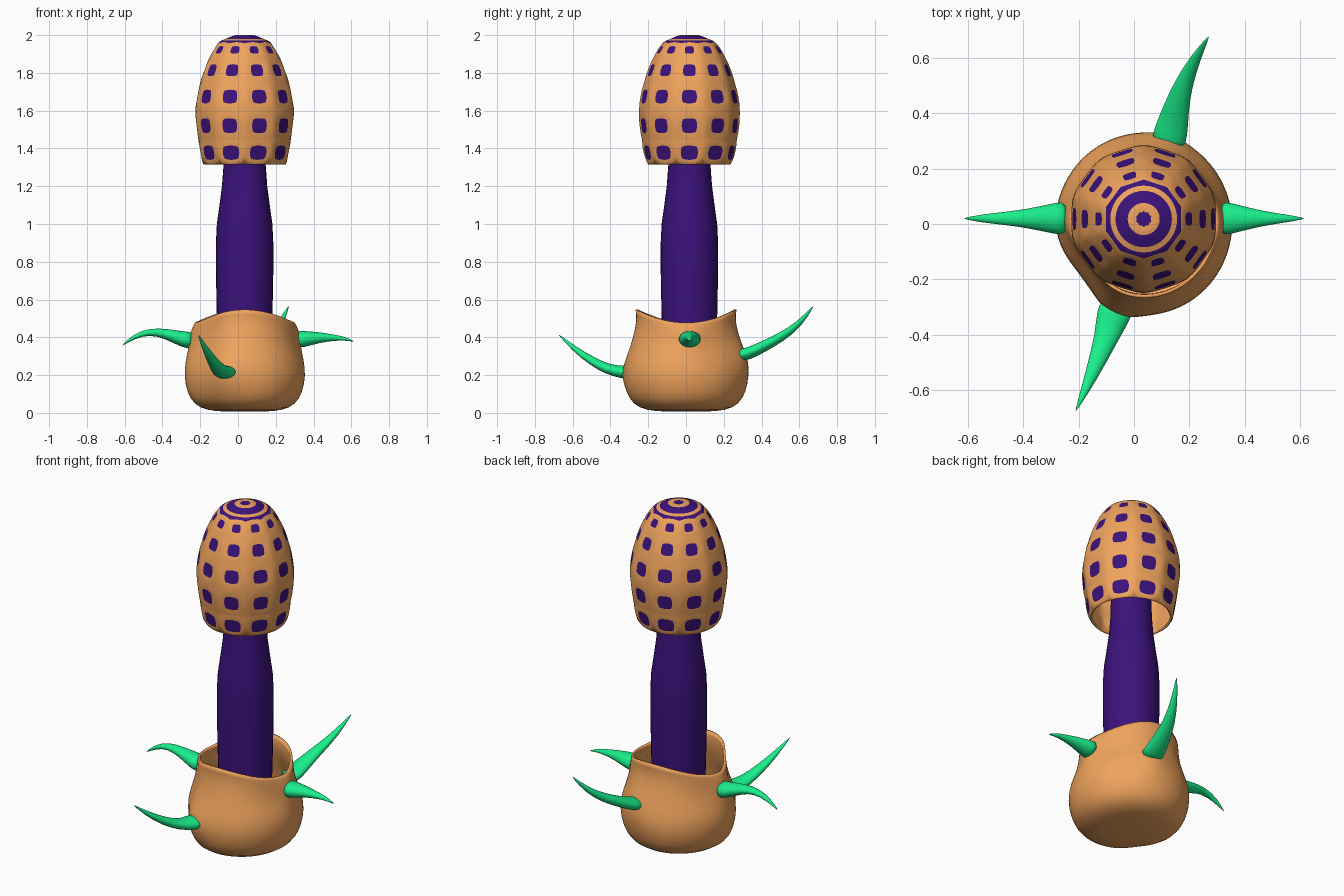
import bpy, bmesh, math
from mathutils import Vector

if "Cube" in bpy.data.objects:
    bpy.data.objects.remove(bpy.data.objects["Cube"])

def material(name, rgb):
    m = bpy.data.materials.new(name)
    m.diffuse_color = (*rgb, 1)
    m.use_nodes = True
    m.node_tree.nodes["Principled BSDF"].inputs["Base Color"].default_value = m.diffuse_color
    return m

PURPLE = material("purple", (0.045, 0.006, 0.2))
ORANGE = material("orange", (0.87, 0.37, 0.11))
GREEN = material("green", (0.01, 0.86, 0.26))
CX, CY = 0.035, 0.018

def finish(bm, name, mats, subdiv=0, wall=0):
    bmesh.ops.recalc_face_normals(bm, faces=bm.faces)
    for f in bm.faces:
        f.smooth = True
    me = bpy.data.meshes.new(name)
    bm.to_mesh(me)
    bm.free()
    for m in mats:
        me.materials.append(m)
    ob = bpy.data.objects.new(name, me)
    bpy.context.collection.objects.link(ob)
    if subdiv:
        s = ob.modifiers.new("smooth", "SUBSURF")
        s.levels = s.render_levels = subdiv
    if wall:
        s = ob.modifiers.new("wall", "SOLIDIFY")
        s.thickness, s.offset = wall, -1
        s.material_offset = s.material_offset_rim = 1
    return ob

def skin(bm, rings, cap_start=False, cap_end=False):
    """Bridge rings of points; returns the faces of each band."""
    vs = [[bm.verts.new(p) for p in r] for r in rings]
    n = len(rings[0])
    bands = [[bm.faces.new((a[i], a[(i + 1) % n], b[(i + 1) % n], b[i]))
              for i in range(n)] for a, b in zip(vs, vs[1:])]
    if cap_start:
        bands.append([bm.faces.new(vs[0][::-1])])
    if cap_end:
        bands.append([bm.faces.new(vs[-1])])
    return bands

def circle(r, z, n, turn=0.0):
    return [(CX + r * math.cos(turn + math.tau * i / n),
             CY + r * math.sin(turn + math.tau * i / n), z) for i in range(n)]

# Cap: ten-sided bell, one inset purple spot per face, ringed crown
profile = [(.232, 1.315), (.257, 1.44), (.277, 1.60), (.248, 1.75), (.198, 1.88),
           (.143, 1.966), (.128, 1.972), (.117, 1.976), (.056, 2.002), (.03, 2.0)]
bm = bmesh.new()
bands = skin(bm, [circle(r, z, 10, math.pi / 10) for r, z in profile], cap_end=True)
for f in bm.faces:
    f.material_index = 1
for k in (5, 7, 9):
    for f in bands[k]:
        f.material_index = 0
for k, inset in enumerate((.027, .03, .03, .027, .025)):
    bmesh.ops.inset_individual(bm, faces=bands[k], thickness=inset)
    for f in bands[k]:
        f.material_index = 0
finish(bm, "cap", [PURPLE, ORANGE], 2, 0.012)

# Stem
bm = bmesh.new()
skin(bm, [circle(r, z, 32) for r, z in (
    (.12, .06), (.14, .25), (.147, .5), (.152, .75), (.152, .9), (.147, 1.0), (.133, 1.1),
    (.12, 1.2), (.111, 1.32), (.108, 1.5), (.105, 1.9))], True, True)
ob = finish(bm, "stem", [PURPLE])

# Thorns: path of centres with half widths and half heights
thorns = {
    "left_thorn": [(-.24, .02, .385, .065, .05), (-.28, .02, .385, .06, .045), (-.38, .02, .42, .036, .028),
                   (-.47, .02, .432, .024, .018), (-.55, .02, .405, .015, .013), (-.615, .02, .355, .002, .002)],
    "right_thorn": [(.31, .02, .39, .065, .05), (.345, .02, .39, .06, .045), (.43, .02, .4, .036, .03),
                    (.5, .02, .398, .022, .018), (.56, .02, .395, .013, .011), (.615, .02, .378, .002, .002)],
    "front_thorn": [(-.06, -.29, .215, .066, .04), (-.075, -.33, .215, .064, .036), (-.10, -.41, .228, .045, .028),
                    (-.135, -.5, .275, .032, .024), (-.172, -.59, .338, .018, .015), (-.212, -.678, .418, .002, .002)],
    "back_thorn": [(.12, .28, .305, .066, .036), (.133, .33, .312, .064, .034), (.15, .41, .352, .05, .03),
                   (.176, .5, .398, .035, .026), (.222, .6, .468, .02, .018), (.272, .68, .573, .002, .002)],
}
for name, path in thorns.items():
    pts = [Vector(p[:3]) for p in path]
    rings = []
    for i, p in enumerate(path):
        d = (pts[min(i + 1, 5)] - pts[max(i - 1, 0)]).normalized()
        side = d.cross(Vector((0, 0, 1))).normalized()
        up = side.cross(d)
        rings.append([pts[i] + side * p[3] * math.cos(a) + up * p[4] * math.sin(a)
                      for a in (math.tau * k / 12 for k in range(12))])
    bm = bmesh.new()
    skin(bm, rings, True, True)
    finish(bm, name, [GREEN], 1)

# Cup: bulging bowl with wavy rim, pulled outwards at each thorn root
cup = [(.10, .10, .006), (.20, .21, .012), (.272, .282, .045), (.308, .318, .11), (.325, .335, .2),
       (.31, .32, .28), (.283, .293, .35), (.272, .272, .42), (.272, .262, .47), (.262, .268, .512)]
roots = [Vector(p[1][:3]) for p in thorns.values()]
bm = bmesh.new()
rings = []
for rx, ry, z in cup:
    ring = []
    for i in range(40):
        a = math.tau * i / 40
        lift = max(0, (z - .3) / .215) * -.035 * math.cos(2 * a)
        flat = 1 - .09 * math.exp(-((a - math.radians(218)) / .4) ** 2)
        p = Vector((CX + rx * flat * math.cos(a), ry * flat * math.sin(a), z + lift))
        pull = sum(math.exp(-((p - r).length / .075) ** 2) for r in roots)
        p += Vector((math.cos(a), math.sin(a), 0)) * .035 * pull
        ring.append(p)
    rings.append(ring)
skin(bm, rings, cap_start=True)
finish(bm, "cup", [ORANGE], 1, 0.012)
